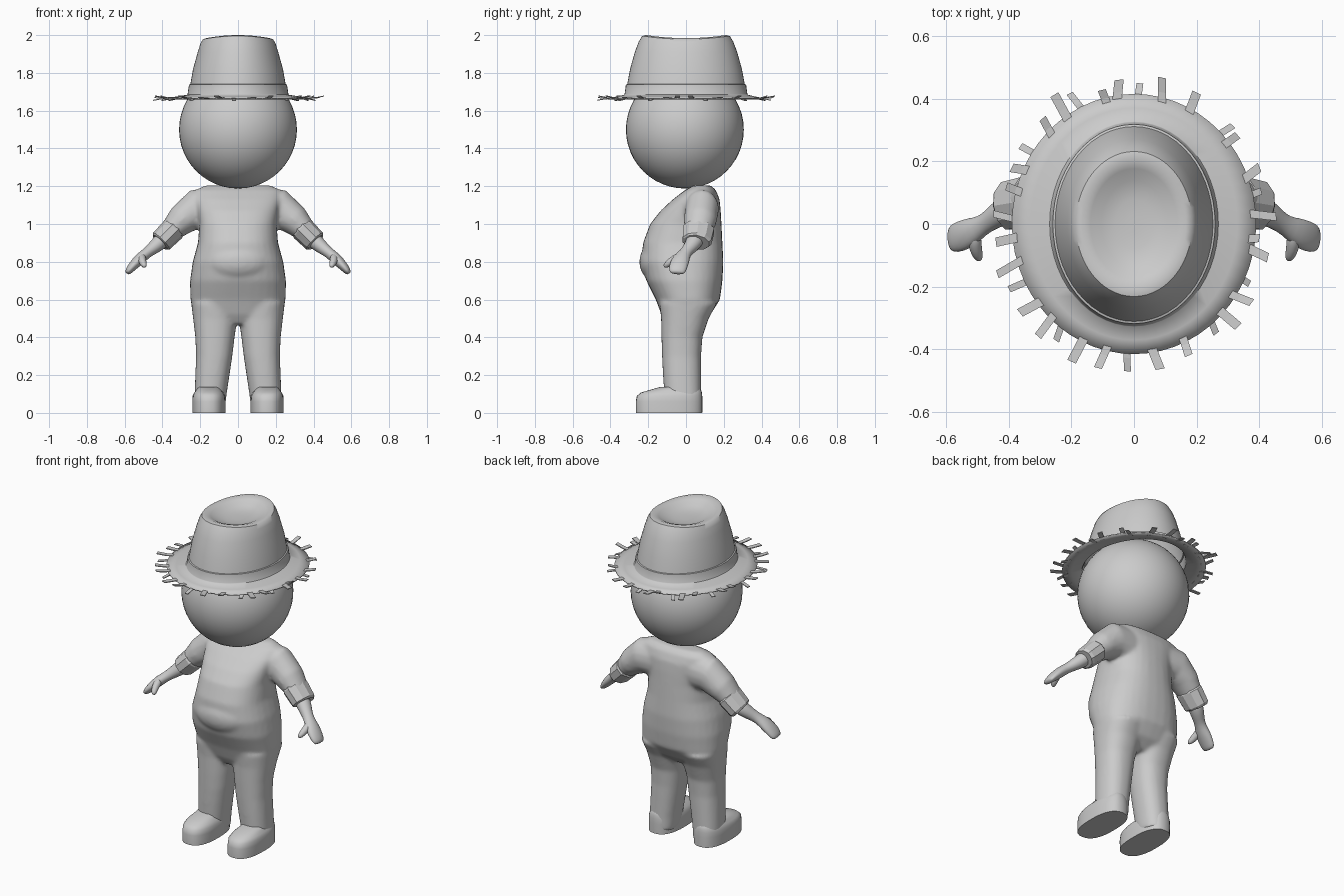
import bpy, bmesh, math
from mathutils import Vector

grey = bpy.data.materials.new("plain grey")
grey.diffuse_color = (0.6, 0.6, 0.6, 1)


def finish(name, bm, angle=40, smooth=True, mirror=False):
    """Turn a bmesh into a named object."""
    bmesh.ops.recalc_face_normals(bm, faces=bm.faces)
    me = bpy.data.meshes.new(name)
    bm.to_mesh(me)
    bm.free()
    me.materials.append(grey)
    for p in me.polygons:
        p.use_smooth = smooth
    if smooth:
        me.set_sharp_from_angle(angle=math.radians(angle))
    ob = bpy.data.objects.new(name, me)
    bpy.context.collection.objects.link(ob)
    if mirror:
        ob.modifiers.new("mirror", 'MIRROR')
    return ob


def skin(bm, rings, cap_start=True, cap_end=True):
    """Bridge rings of points with quads and close the ends."""
    vs = [[bm.verts.new(p) for p in r] for r in rings]
    n = len(vs[0])
    for a, b in zip(vs, vs[1:]):
        for i in range(n):
            j = (i + 1) % n
            bm.faces.new((a[i], a[j], b[j], b[i]))
    if cap_start:
        bm.faces.new(vs[0][::-1])
    if cap_end:
        bm.faces.new(vs[-1])


def oval(x0, x1, y0, y1, z, n=32, power=2.0, lift=0.0):
    """Horizontal superellipse ring inside the given box."""
    pts = []
    for i in range(n):
        t = 2 * math.pi * i / n
        c, s = math.cos(t), math.sin(t)
        px = math.copysign(abs(c) ** (2 / power), c)
        py = math.copysign(abs(s) ** (2 / power), s)
        pts.append(Vector(((x0 + x1) / 2 + px * (x1 - x0) / 2,
                           (y0 + y1) / 2 + py * (y1 - y0) / 2, z + lift * s * s)))
    return pts


def tube(bm, path, n=16, side=1):
    """Limb along a path of (x, y, z, radius, radius along y)."""
    pts = [Vector((p[0] * side, p[1], p[2])) for p in path]
    rings = []
    for i, p in enumerate(pts):
        t = (pts[min(i + 1, len(pts) - 1)] - pts[max(i - 1, 0)]).normalized()
        v = Vector((0, 1, 0))
        v = (v - t * v.dot(t)).normalized()
        u = t.cross(v)
        ru, rv = path[i][3:]
        rings.append([p + u * ru * math.cos(a) + v * rv * math.sin(a)
                      for a in (2 * math.pi * k / n for k in range(n))])
    skin(bm, rings)


# Body: torso, belly, legs and sleeves fused into one smooth skin
bm = bmesh.new()
torso = [(0.47, 0.13, -0.10, 0.07), (0.52, 0.235, -0.13, 0.13), (0.60, 0.252, -0.16, 0.18),
         (0.70, 0.254, -0.21, 0.193), (0.80, 0.24, -0.235, 0.198), (0.90, 0.212, -0.228, 0.193),
         (1.00, 0.205, -0.19, 0.188), (1.07, 0.215, -0.135, 0.184), (1.13, 0.23, -0.07, 0.178),
         (1.18, 0.225, -0.005, 0.158), (1.205, 0.17, 0.04, 0.13)]
skin(bm, [oval(-w, w, y0, y1, z, power=2.4) for z, w, y0, y1 in torso])

belly = bmesh.ops.create_uvsphere(bm, u_segments=32, v_segments=16, radius=1)["verts"]
for v in belly:
    v.co = Vector((v.co.x * 0.17, v.co.y * 0.09 - 0.157, v.co.z * 0.105 + 0.8))

leg = [(0.02, 0.07, 0.23, -0.10, 0.082), (0.10, 0.06, 0.23, -0.115, 0.08),
       (0.20, 0.045, 0.226, -0.122, 0.08), (0.30, 0.03, 0.222, -0.127, 0.08),
       (0.40, 0.018, 0.226, -0.13, 0.087), (0.50, 0.004, 0.238, -0.132, 0.12),
       (0.58, 0.0, 0.248, -0.14, 0.165)]
sleeve = [(0.12, 0.09, 1.08, 0.11, 0.08), (0.22, 0.085, 1.08, 0.105, 0.09),
          (0.30, 0.075, 1.02, 0.082, 0.088), (0.37, 0.062, 0.95, 0.055, 0.07)]
for s in (1, -1):
    skin(bm, [oval(s * x0, s * x1, y0, y1, z, power=2.3) for z, x0, x1, y0, y1 in leg])
    tube(bm, sleeve, side=s)
body = finish("body", bm)
rm = body.modifiers.new("fuse", 'REMESH')
rm.mode = 'VOXEL'
rm.voxel_size = 0.011
rm.use_smooth_shade = True
sm = body.modifiers.new("soften", 'SMOOTH')
sm.factor = 0.5
sm.iterations = 8

# Shoes with flat soles
bm = bmesh.new()
shoe = [(0.0, 0.066, 0.242, -0.265, 0.086), (0.06, 0.066, 0.242, -0.266, 0.087),
        (0.09, 0.068, 0.240, -0.26, 0.086), (0.108, 0.078, 0.232, -0.238, 0.084),
        (0.122, 0.09, 0.22, -0.19, 0.08), (0.138, 0.10, 0.21, -0.135, 0.07)]
skin(bm, [oval(x0, x1, y0, y1, z, power=2.5) for z, x0, x1, y0, y1 in shoe])
finish("shoe", bm, angle=50, mirror=True)

# Rolled cuffs, faceted
bm = bmesh.new()
tube(bm, [(0.335, 0.07, 0.98, 0.06, 0.078), (0.343, 0.068, 0.972, 0.066, 0.086),
          (0.405, 0.058, 0.910, 0.062, 0.080), (0.412, 0.056, 0.903, 0.054, 0.07)], n=10)
finish("cuff", bm, smooth=False, mirror=True)

# Forearm with mitten hand, and thumb
bm = bmesh.new()
tube(bm, [(0.37, 0.065, 0.945, 0.046, 0.05), (0.42, 0.04, 0.897, 0.043, 0.046),
          (0.455, 0.015, 0.868, 0.034, 0.036), (0.485, -0.005, 0.845, 0.028, 0.032),
          (0.52, -0.025, 0.815, 0.032, 0.048), (0.555, -0.04, 0.78, 0.026, 0.052),
          (0.58, -0.047, 0.75, 0.02, 0.046), (0.588, -0.048, 0.737, 0.012, 0.034)], n=12)
tube(bm, [(0.505, -0.025, 0.835, 0.018, 0.018), (0.51, -0.06, 0.815, 0.024, 0.024),
          (0.502, -0.095, 0.79, 0.02, 0.02), (0.492, -0.118, 0.772, 0.01, 0.01)], n=10)
arm = finish("forearm_and_hand", bm, angle=80, mirror=True)
arm.modifiers.new("round", 'SUBSURF').levels = 1

# Head
bm = bmesh.new()
bmesh.ops.create_uvsphere(bm, u_segments=48, v_segments=24, radius=0.312)
bmesh.ops.translate(bm, verts=bm.verts, vec=(0, -0.006, 1.5))
finish("head", bm)

# Hat: brim, band step, crown and dished top as one thin shell
bm = bmesh.new()
hat = [(0.39, 0.415, 1.663, 0), (0.33, 0.37, 1.671, 0), (0.268, 0.326, 1.682, 0),
       (0.264, 0.322, 1.688, 0), (0.257, 0.316, 1.736, 0), (0.250, 0.309, 1.738, 0),
       (0.235, 0.293, 1.82, 0), (0.210, 0.268, 1.91, 0), (0.196, 0.247, 1.955, 0.01),
       (0.184, 0.23, 1.976, 0.017), (0.166, 0.21, 1.981, 0.016), (0.14, 0.178, 1.974, 0.01),
       (0.105, 0.14, 1.957, 0.003), (0.06, 0.08, 1.948, 0), (0.02, 0.03, 1.946, 0)]
skin(bm, [oval(-a, a, -b, b, z, n=56, lift=l) for a, b, z, l in hat], cap_start=False)
ob = finish("straw_hat", bm, angle=45)
so = ob.modifiers.new("thickness", 'SOLIDIFY')
so.thickness = 0.006
so.offset = 0

# Loose straws round the brim edge: (angle in degrees, tip radius)
straws = [(4, .455), (14, .42), (23, .44), (41, .436), (46, .445), (64, .465), (78, .476),
          (88, .45), (97, .463), (103, .44), (115, .465), (122, .485), (132, .446),
          (145, .44), (154, .43), (164, .425), (177, .45), (187, .445), (199, .465),
          (208, .45), (219, .462), (229, .472), (235, .448), (246, .483), (257, .474),
          (267, .471), (279, .471), (293, .455), (308, .438), (315, .467), (325, .452),
          (333, .416), (347, .441), (353, .403)]
bm = bmesh.new()
for k, (deg, tip) in enumerate(straws):
    a = math.radians(deg)
    out = Vector((math.cos(a), math.sin(a), 0))
    skew = (-0.22, 0.1, 0.25, -0.08)[k % 4]
    edge = 1 / math.hypot(out.x / 0.39, out.y / 0.415)
    across = Vector((-out.y, out.x, 0))
    w = (0.013, 0.011, 0.015)[k % 3]
    rise = (0.012, -0.01, 0.004)[k % 3]
    rings = []
    for f in (0.0, 0.5, 1.0):
        r = (edge - 0.03) * (1 - f) + tip * f
        c = out * r + across * skew * (f - 0.5) * 0.08
        c.z = 1.665 + rise * f * f
        up = Vector((0, 0, 0.0025))
        rings.append([c - across * w - up, c + across * w - up,
                      c + across * w + up, c - across * w + up])
    skin(bm, rings)
finish("loose_straws", bm, smooth=False)
